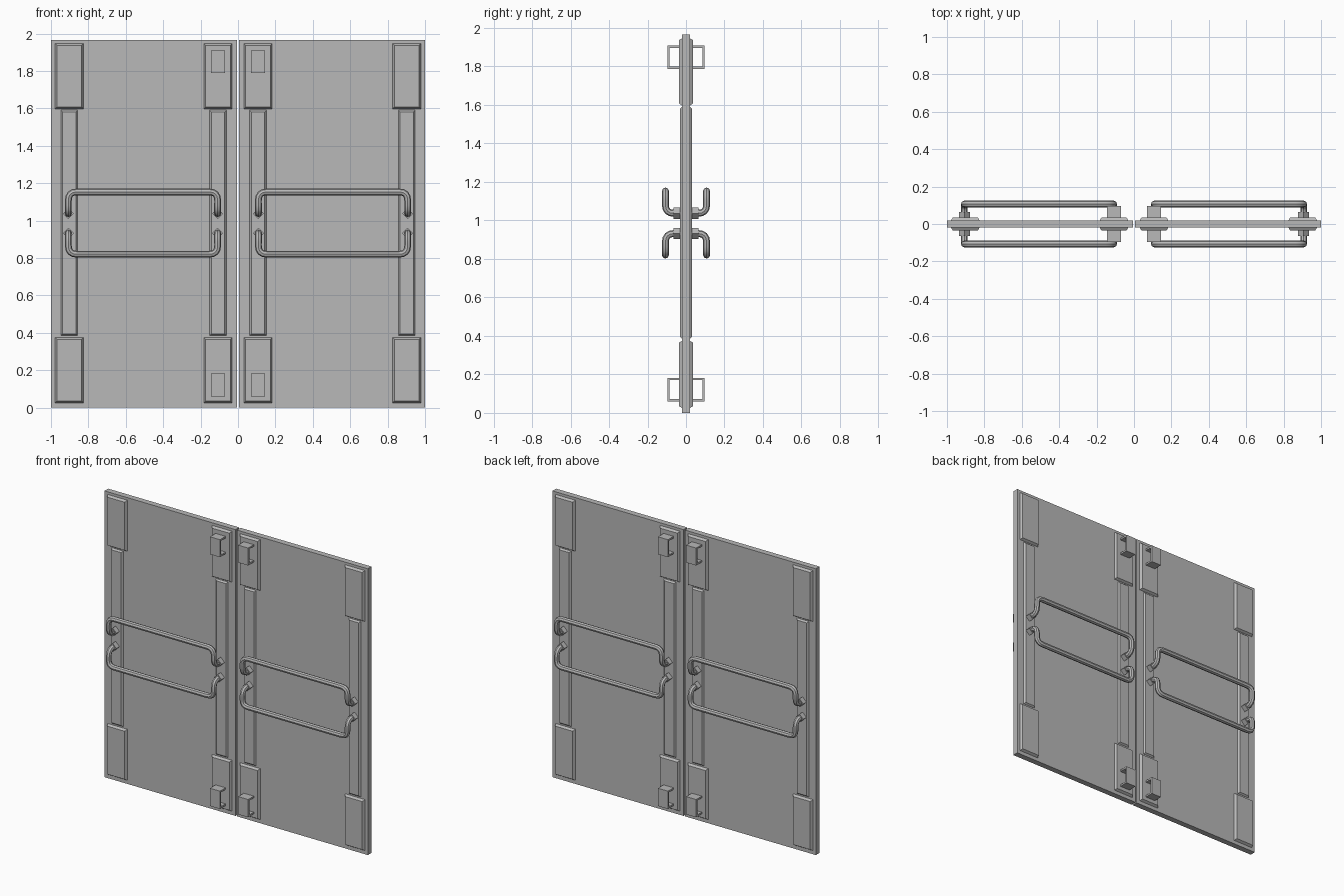
import bpy, math
from mathutils import Vector

if "Cube" in bpy.data.objects:
    bpy.data.objects.remove(bpy.data.objects["Cube"])

steel = bpy.data.materials.new("brushed grey")
steel.diffuse_color = (0.48, 0.48, 0.48, 1)
steel.use_nodes = True
steel.node_tree.nodes["Principled BSDF"].inputs["Base Color"].default_value = steel.diffuse_color


def mesh_object(name, verts, faces):
    me = bpy.data.meshes.new(name)
    me.from_pydata(verts, [], faces)
    me.materials.append(steel)
    ob = bpy.data.objects.new(name, me)
    bpy.context.collection.objects.link(ob)
    return ob


def plate(name, x0, x1, z0, z1, ya, yb, inset=0.0):
    """Box from depth ya to yb, with the yb face drawn in by inset."""
    def ring(y, i):
        return [(x0 + i, y, z0 + i), (x1 - i, y, z0 + i),
                (x1 - i, y, z1 - i), (x0 + i, y, z1 - i)]
    faces = [(0, 1, 2, 3), (7, 6, 5, 4)]
    faces += [(i, i + 4, (i + 1) % 4 + 4, (i + 1) % 4) for i in range(4)]
    if yb > ya:
        faces = [f if yb < ya else f[::-1] for f in faces]
        faces = [f[::-1] for f in faces]
    else:
        faces = [f[::-1] for f in faces]
    return mesh_object(name, ring(ya, 0) + ring(yb, inset), faces)


def rounded(points, radius, steps=4):
    """Polyline with each inner corner replaced by a rounded bend."""
    pts = [Vector(p) for p in points]
    out = [pts[0]]
    for a, b, c in zip(pts, pts[1:], pts[2:]):
        p = b + (a - b).normalized() * radius
        q = b + (c - b).normalized() * radius
        for k in range(steps + 1):
            t = k / steps
            out.append(p * (1 - t) ** 2 + b * 2 * t * (1 - t) + q * t * t)
    return out + [pts[-1]]


def tube(name, points, radius):
    cu = bpy.data.curves.new(name, 'CURVE')
    cu.dimensions = '3D'
    cu.bevel_depth = radius
    cu.bevel_resolution = 2
    cu.use_fill_caps = True
    sp = cu.splines.new('POLY')
    sp.points.add(len(points) - 1)
    for sp_pt, p in zip(sp.points, points):
        sp_pt.co = (*p, 1)
    cu.materials.append(steel)
    ob = bpy.data.objects.new(name, cu)
    bpy.context.collection.objects.link(ob)
    bpy.ops.object.select_all(action='DESELECT')
    ob.select_set(True)
    bpy.context.view_layer.objects.active = ob
    bpy.ops.object.convert(target='MESH')
    bpy.ops.object.shade_smooth_by_angle(angle=math.radians(40))


def diamond_mount(x, z, side):
    """Square collar turned on its corner where a handle meets the door."""
    bpy.ops.mesh.primitive_cylinder_add(vertices=4, radius=0.029, depth=0.04,
                                        location=(x, side * 0.045, z),
                                        rotation=(math.pi / 2, 0, 0))
    ob = bpy.context.object
    ob.name = "handle_mount"
    ob.data.materials.append(steel)


def bracket(xc, z0, z1, side):
    """Open U strap: outer plate joined to the door by two shelves."""
    t, y0, y1 = 0.012, 0.03, 0.097
    prof = [(y0, z0), (y1, z0), (y1, z1), (y0, z1),
            (y0, z1 - t), (y1 - t, z1 - t), (y1 - t, z0 + t), (y0, z0 + t)]
    verts = [(xc + dx, side * y, z) for dx in (-0.038, 0.038) for y, z in prof]
    quads = [(0, 1, 6, 7), (1, 2, 5, 6), (2, 3, 4, 5)]
    faces = [q[::-1] for q in quads]
    faces += [tuple(i + 8 for i in q) for q in quads]
    faces += [(i, (i + 1) % 8, (i + 1) % 8 + 8, i + 8) for i in range(8)]
    if side < 0:
        faces = [f[::-1] for f in faces]
    mesh_object("bar_bracket", verts, faces)


OUTER, INNER = 0.902, 0.107     # centre lines of the two stiles
H = 1.965

for sx in (-1, 1):
    # door leaf
    a, b = sorted((sx * 0.005, sx * 1.0))
    plate("door_leaf", a, b, 0, H, 0.02, -0.02)

    for side in (-1, 1):
        for xc in (sx * OUTER, sx * INNER):
            # long stile strip between the corner plates
            plate("stile_strip", xc - 0.045, xc + 0.045, 0.385, 1.59,
                  side * 0.02, side * 0.031, 0.009)
            # corner plates at bottom and top
            for z0 in (0.025, 1.597):
                plate("corner_plate", xc - 0.076, xc + 0.076, z0, z0 + 0.35,
                      side * 0.02, side * 0.036, 0.01)

        # drop bar brackets on the inner stile
        bracket(sx * INNER, 0.06, 0.182, side)
        bracket(sx * INNER, 1.788, 1.908, side)

        # paired handles, one arching up and one arching down
        for root, bar in ((1.037, 1.153), (0.932, 0.82)):
            xa, xb = sx * 0.907, sx * 0.109
            y = side * 0.107
            path = [(xa, side * 0.03, root), (xa, y, root), (xa, y, bar),
                    (xb, y, bar), (xb, y, root), (xb, side * 0.03, root)]
            tube("handle", rounded(path, 0.045), 0.018)
            for x in (xa, xb):
                diamond_mount(x, root, side)

# make every face point outwards
import bmesh
for ob in bpy.context.scene.objects:
    bm = bmesh.new()
    bm.from_mesh(ob.data)
    bmesh.ops.recalc_face_normals(bm, faces=bm.faces)
    bm.to_mesh(ob.data)
    bm.free()
